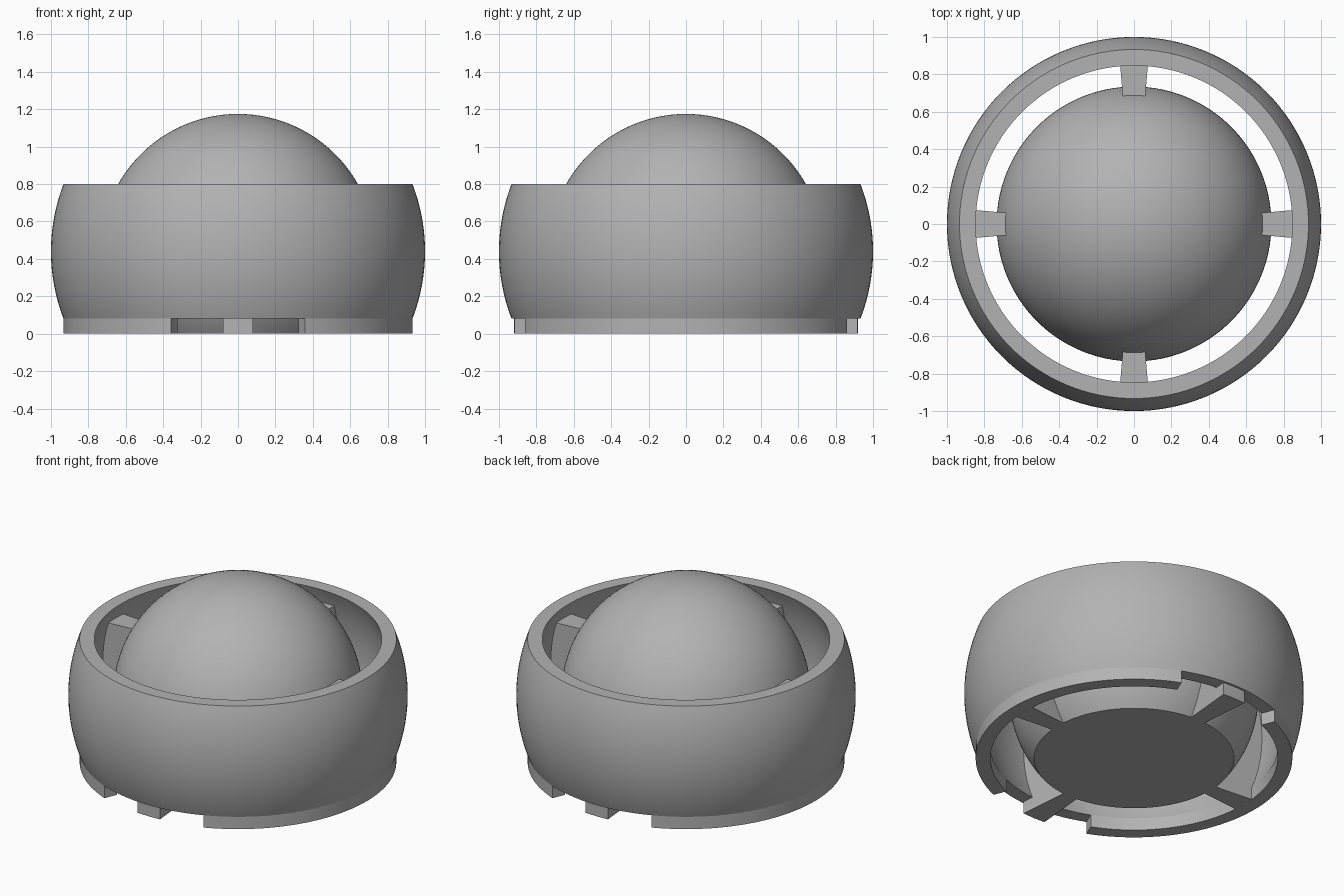
import bpy
import bmesh
from math import sin, cos, pi, radians, sqrt, asin

cube = bpy.data.objects.get("Cube")
if cube:
    bpy.data.objects.remove(cube)

CENTRE = 0.44                # height of the common sphere centre
RIM, STEP = 0.80, 0.08       # top and bottom of the round shell
OUTER, INNER, BALL = 1.0, 0.92, 0.735
ring_out = sqrt(OUTER**2 - (RIM - CENTRE)**2)
ring_in = sqrt(INNER**2 - (RIM - CENTRE)**2)

grey = bpy.data.materials.new("plain_grey")
grey.use_nodes = True
colour = (0.45, 0.45, 0.45, 1)
grey.diffuse_color = colour
grey.node_tree.nodes["Principled BSDF"].inputs["Base Color"].default_value = colour


def arc(radius, z0, z1, steps):
    """Profile points (r, z) on a sphere between two heights."""
    a0, a1 = (asin(max(-1, min(1, (z - CENTRE) / radius))) for z in (z0, z1))
    angles = [a0 + (a1 - a0) * i / steps for i in range(steps + 1)]
    return [(radius * cos(a), CENTRE + radius * sin(a)) for a in angles]


def sweep(name, profile, start=0, angle=360, steps=128):
    """Turn a closed profile about z, capping the ends of a partial turn."""
    bm = bmesh.new()
    full = angle == 360
    rows = []
    for i in range(steps if full else steps + 1):
        a = radians(start + angle * i / steps)
        rows.append([bm.verts.new((r * cos(a), r * sin(a), z)) for r, z in profile])
    n = len(profile)
    for i in range(steps):
        a, b = rows[i], rows[(i + 1) % len(rows)]
        for j in range(n):
            k = (j + 1) % n
            bm.faces.new((a[j], b[j], b[k], a[k]))
    if not full:
        bm.faces.new(rows[0])
        bm.faces.new(rows[-1])
    bmesh.ops.remove_doubles(bm, verts=bm.verts, dist=1e-5)
    bmesh.ops.recalc_face_normals(bm, faces=bm.faces)
    mesh = bpy.data.meshes.new(name)
    bm.to_mesh(mesh)
    bm.free()
    obj = bpy.data.objects.new(name, mesh)
    bpy.context.collection.objects.link(obj)
    mesh.materials.append(grey)
    bpy.ops.object.select_all(action="DESELECT")
    obj.select_set(True)
    bpy.context.view_layer.objects.active = obj
    bpy.ops.object.shade_smooth_by_angle(angle=radians(25))
    return obj


# Round hollow shell, cut flat above and below
sweep("outer_shell", arc(OUTER, STEP, RIM, 24) + arc(INNER, RIM, STEP, 24))

# Ball with a flat base
ball = arc(BALL, 0, CENTRE + BALL, 40)
ball[-1] = (0, CENTRE + BALL)
sweep("inner_ball", [(0, 0)] + ball)

# Base ring in two halves, leaving slots at the front and back
ring = [(ring_in, 0), (ring_out, 0), (ring_out, STEP), (ring_in, STEP)]
for side, start in (("left", -67.5), ("right", 112.5)):
    sweep("base_ring_" + side, ring, start, 135, 48)

# Four wedge struts; the front and back ones reach out into the slots
for name, heading, foot in (("left", 0, ring_in), ("back", 90, INNER),
                            ("right", 180, ring_in), ("front", 270, INNER)):
    profile = [(0.58, 0), (foot, 0), (foot, STEP), (INNER, STEP + 0.001),
               (INNER, 0.70), (0.58, 0.70)]
    sweep("strut_" + name, profile, heading - 5, 10, 2)
